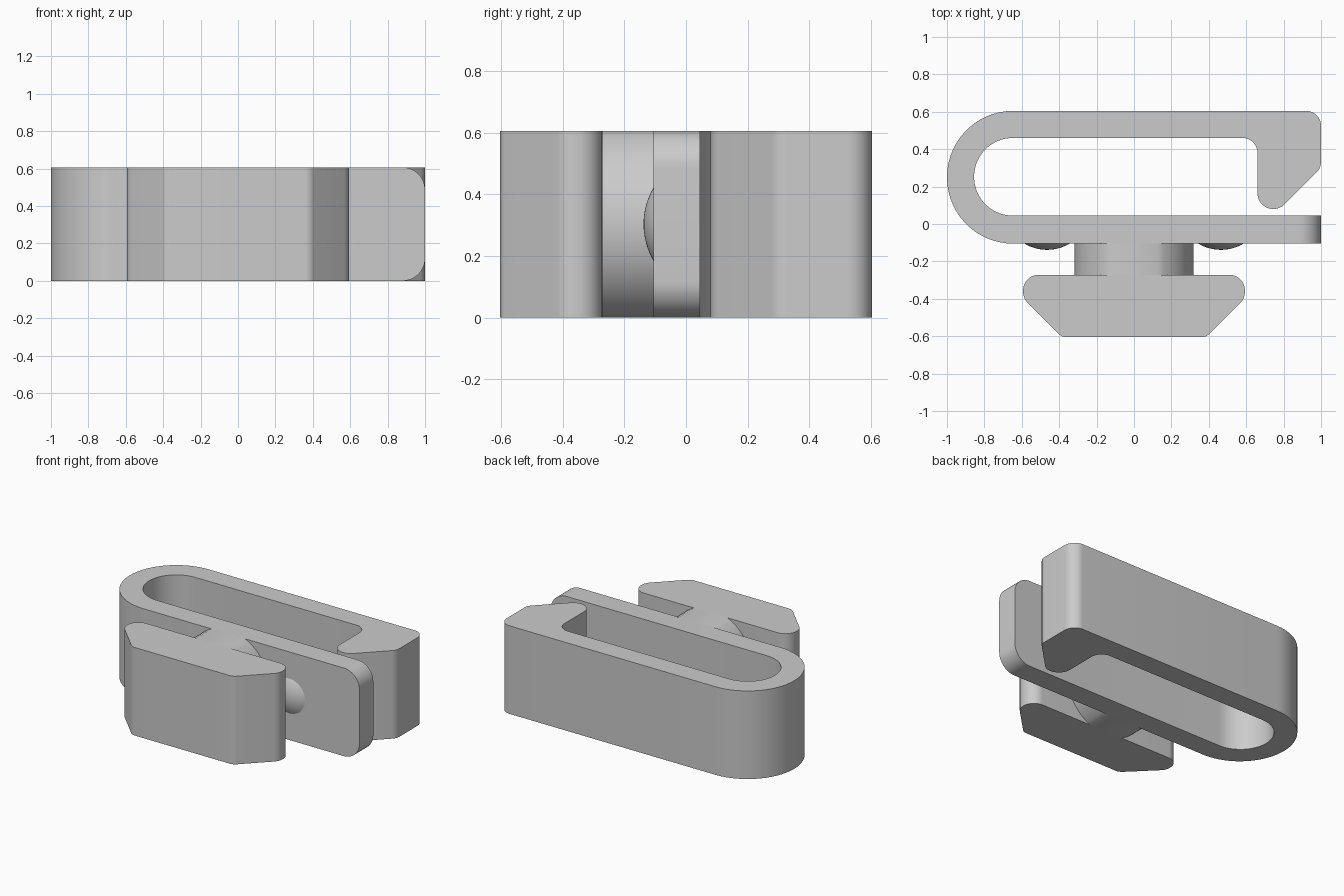
import bpy, bmesh, math
from mathutils import Vector, Matrix

cube = bpy.data.objects.get("Cube")
if cube:
    bpy.data.objects.remove(cube, do_unlink=True)

HEIGHT = 0.607
ARM_FRONT, ARM_BACK = -0.105, 0.045
NUT_BACK = -0.272

grey = bpy.data.materials.new("plain grey")
grey.use_nodes = True
COLOUR = (0.6, 0.6, 0.6, 1)
grey.diffuse_color = COLOUR
grey.node_tree.nodes["Principled BSDF"].inputs["Base Color"].default_value = COLOUR


def rounded(corners):
    """Turn (x, y, radius) corners into an outline with filleted corners."""
    out = []
    for i, (x, y, r) in enumerate(corners):
        p = Vector((x, y))
        if r == 0:
            out.append(p)
            continue
        a = (Vector(corners[i - 1][:2]) - p).normalized()
        b = (Vector(corners[(i + 1) % len(corners)][:2]) - p).normalized()
        half = a.angle(b) / 2
        centre = p + (a + b).normalized() * (r / math.sin(half))
        start = p + a * (r / math.tan(half)) - centre
        sweep = start.angle_signed(p + b * (r / math.tan(half)) - centre)
        steps = max(4, round(abs(sweep) / math.radians(6)))
        for k in range(steps + 1):
            out.append(centre + Matrix.Rotation(-sweep * k / steps, 2) @ start)
    return out


def finish(bm, name):
    bmesh.ops.recalc_face_normals(bm, faces=bm.faces)
    mesh = bpy.data.meshes.new(name)
    bm.to_mesh(mesh)
    bm.free()
    mesh.materials.append(grey)
    obj = bpy.data.objects.new(name, mesh)
    bpy.context.collection.objects.link(obj)
    bpy.ops.object.select_all(action='DESELECT')
    obj.select_set(True)
    bpy.context.view_layer.objects.active = obj
    bpy.ops.object.shade_smooth_by_angle(angle=math.radians(30))
    return obj


def prism(points, direction):
    bm = bmesh.new()
    face = bm.faces.new([bm.verts.new(p) for p in points])
    new = bmesh.ops.extrude_face_region(bm, geom=[face], use_keep_orig=True)["geom"]
    bmesh.ops.translate(bm, vec=direction,
                        verts=[g for g in new if isinstance(g, bmesh.types.BMVert)])
    return bm


# Hooked clip: straight front arm, round bend, back arm with a hooked end
clip_outline = rounded([
    (-1, ARM_FRONT, 0.354), (1, ARM_FRONT, 0), (1, ARM_BACK, 0),
    (-0.855, ARM_BACK, 0.207), (-0.855, 0.46, 0.207), (0.66, 0.46, 0.08),
    (0.66, -0.04, 0.085), (1, 0.30, 0.08), (1, 0.605, 0.08), (-1, 0.605, 0.354)])
bm = prism([(p.x, p.y, 0) for p in clip_outline], (0, 0, HEIGHT))

# Round the upper and lower corners of the front arm's free end
tip = [e for e in bm.edges
       if all(v.co.x > 0.999 and v.co.y < ARM_BACK + 0.01 for v in e.verts)
       and abs(e.verts[0].co.z - e.verts[1].co.z) < 0.001]
bmesh.ops.bevel(bm, geom=tip, offset=0.12, segments=12, profile=0.5, affect='EDGES')
finish(bm, "hooked_clip")

# Chamfered slot nut
nut_outline = rounded([
    (-0.385, -0.605, 0.06), (0.385, -0.605, 0.06), (0.593, -0.397, 0.083),
    (0.593, NUT_BACK, 0.083), (-0.593, NUT_BACK, 0.083), (-0.593, -0.397, 0.083)])
finish(prism([(p.x, p.y, 0) for p in nut_outline], (0, 0, HEIGHT)), "slot_nut")

# Round stem with flat top and bottom, joining nut and clip
flat = math.acos(0.128 / 0.318)
side = [(0.318 * math.cos(t), HEIGHT / 2 * math.sin(t) / math.sin(flat))
        for t in (flat * (k / 12 - 1) for k in range(25))]
section = side + [(-x, -z) for x, z in side]
finish(prism([(x, NUT_BACK, z + HEIGHT / 2) for x, z in section],
             (0, ARM_FRONT - NUT_BACK, 0)), "stem")

# Shallow domed bumps on the front of the arm
for name, sign in (("left_bump", 1), ("right_bump", -1)):
    bm = bmesh.new()
    radius, depth = 0.235, 0.033
    place = (Matrix.Translation((sign * 0.465, ARM_FRONT + radius - depth, HEIGHT / 2))
             @ Matrix.Rotation(math.pi / 2, 4, 'X'))
    bmesh.ops.create_uvsphere(bm, u_segments=32, v_segments=48, radius=radius, matrix=place)
    bmesh.ops.bisect_plane(bm, geom=bm.verts[:] + bm.edges[:] + bm.faces[:],
                           plane_co=(0, ARM_FRONT, 0), plane_no=(0, 1, 0), clear_outer=True)
    finish(bm, name)
